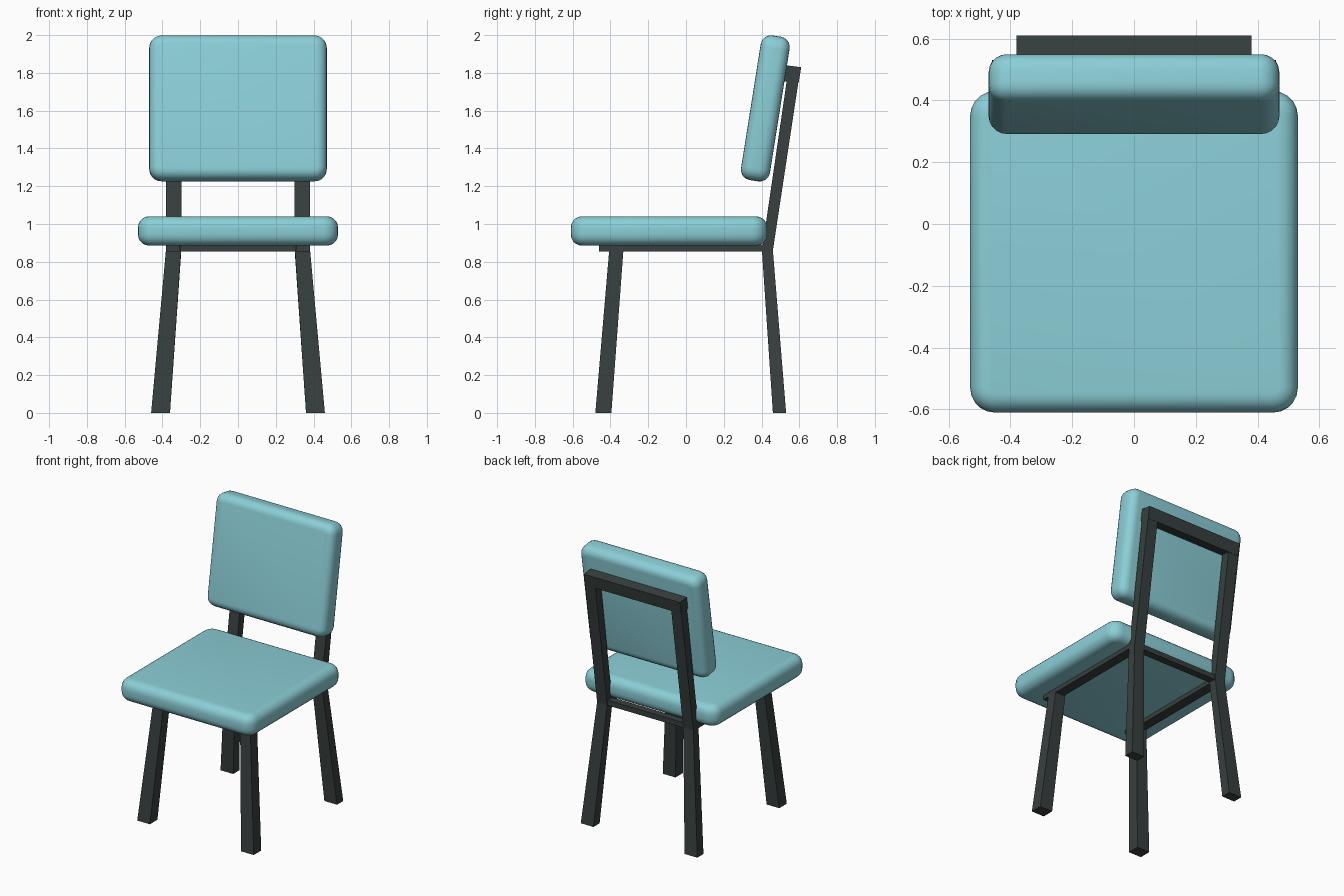
import bpy
import bmesh
import math
from mathutils import Matrix

if "Cube" in bpy.data.objects:
    bpy.data.objects.remove(bpy.data.objects["Cube"], do_unlink=True)


def make_material(name, rgb):
    mat = bpy.data.materials.new(name)
    mat.use_nodes = True
    color = (*rgb, 1.0)
    mat.diffuse_color = color
    mat.node_tree.nodes["Principled BSDF"].inputs["Base Color"].default_value = color
    return mat


teal = make_material("teal upholstery", (0.26, 0.62, 0.68))
dark = make_material("dark painted frame", (0.038, 0.051, 0.049))


def finish(name, bm, mat):
    bmesh.ops.recalc_face_normals(bm, faces=bm.faces)
    mesh = bpy.data.meshes.new(name)
    bm.to_mesh(mesh)
    bm.free()
    mesh.materials.append(mat)
    obj = bpy.data.objects.new(name, mesh)
    bpy.context.collection.objects.link(obj)
    return obj


def strut(name, bottom, top):
    """Four-sided bar between two rectangles, each (x0, x1, y0, y1, z front, z back)."""
    bm = bmesh.new()
    rings = []
    for x0, x1, y0, y1, zf, zb in (bottom, top):
        corners = ((x0, y0, zf), (x1, y0, zf), (x1, y1, zb), (x0, y1, zb))
        rings.append([bm.verts.new(c) for c in corners])
    low, high = rings
    bm.faces.new(low[::-1])
    bm.faces.new(high)
    for i in range(4):
        j = (i + 1) % 4
        bm.faces.new((low[i], low[j], high[j], high[i]))
    return finish(name, bm, dark)


def mirrored_strut(name, bottom, top):
    strut("left_" + name, bottom, top)
    flip = lambda r: (-r[1], -r[0], *r[2:])
    strut("right_" + name, flip(bottom), flip(top))


def cushion(name, size, center, tilt, edge, corner):
    """Padded box: plan corners rounded first, then the rims."""
    bm = bmesh.new()
    bmesh.ops.create_cube(bm, size=1, matrix=Matrix.Diagonal((*size, 1)))
    upright = [e for e in bm.edges if abs(e.verts[0].co.z - e.verts[1].co.z) > 0.01]
    bmesh.ops.bevel(bm, geom=upright, offset=corner, segments=5,
                    profile=0.5, affect='EDGES')
    rims = [e for e in bm.edges if abs(e.verts[0].co.z - e.verts[1].co.z) < 0.01]
    bmesh.ops.bevel(bm, geom=rims, offset=edge, segments=5,
                    profile=0.5, affect='EDGES')
    obj = finish(name, bm, teal)
    obj.location = center
    obj.rotation_euler.x = tilt
    bpy.ops.object.select_all(action='DESELECT')
    obj.select_set(True)
    bpy.context.view_layer.objects.active = obj
    bpy.ops.object.shade_smooth_by_angle(angle=math.radians(40))


# Upholstery
cushion("seat_cushion", (1.06, 1.04, 0.155), (0, -0.09, 0.963), 0, 0.06, 0.08)
cushion("backrest_cushion", (0.94, 0.775, 0.155), (0, 0.42, 1.612),
        math.radians(81), 0.055, 0.065)

# Splayed, tapered legs
mirrored_strut("front_leg", (0.36, 0.46, -0.48, -0.395, 0, 0),
               (0.30, 0.38, -0.405, -0.33, 0.88, 0.88))
mirrored_strut("back_leg", (0.36, 0.46, 0.46, 0.53, 0, 0),
               (0.30, 0.38, 0.402, 0.46, 0.86, 0.86))

# Leaning back posts and the bar joining their tops
mirrored_strut("back_post", (0.30, 0.38, 0.402, 0.46, 0.86, 0.86),
               (0.30, 0.38, 0.545, 0.607, 1.838, 1.83))
strut("top_bar", (-0.38, 0.38, 0.519, 0.596, 1.755, 1.745),
      (-0.38, 0.38, 0.531, 0.61, 1.84, 1.83))

# Rails under the seat
mirrored_strut("side_rail", (0.31, 0.38, -0.46, 0.44, 0.855, 0.855),
               (0.31, 0.38, -0.46, 0.44, 0.892, 0.892))
strut("back_rail", (-0.31, 0.31, 0.402, 0.455, 0.855, 0.855),
      (-0.31, 0.31, 0.402, 0.455, 0.892, 0.892))
